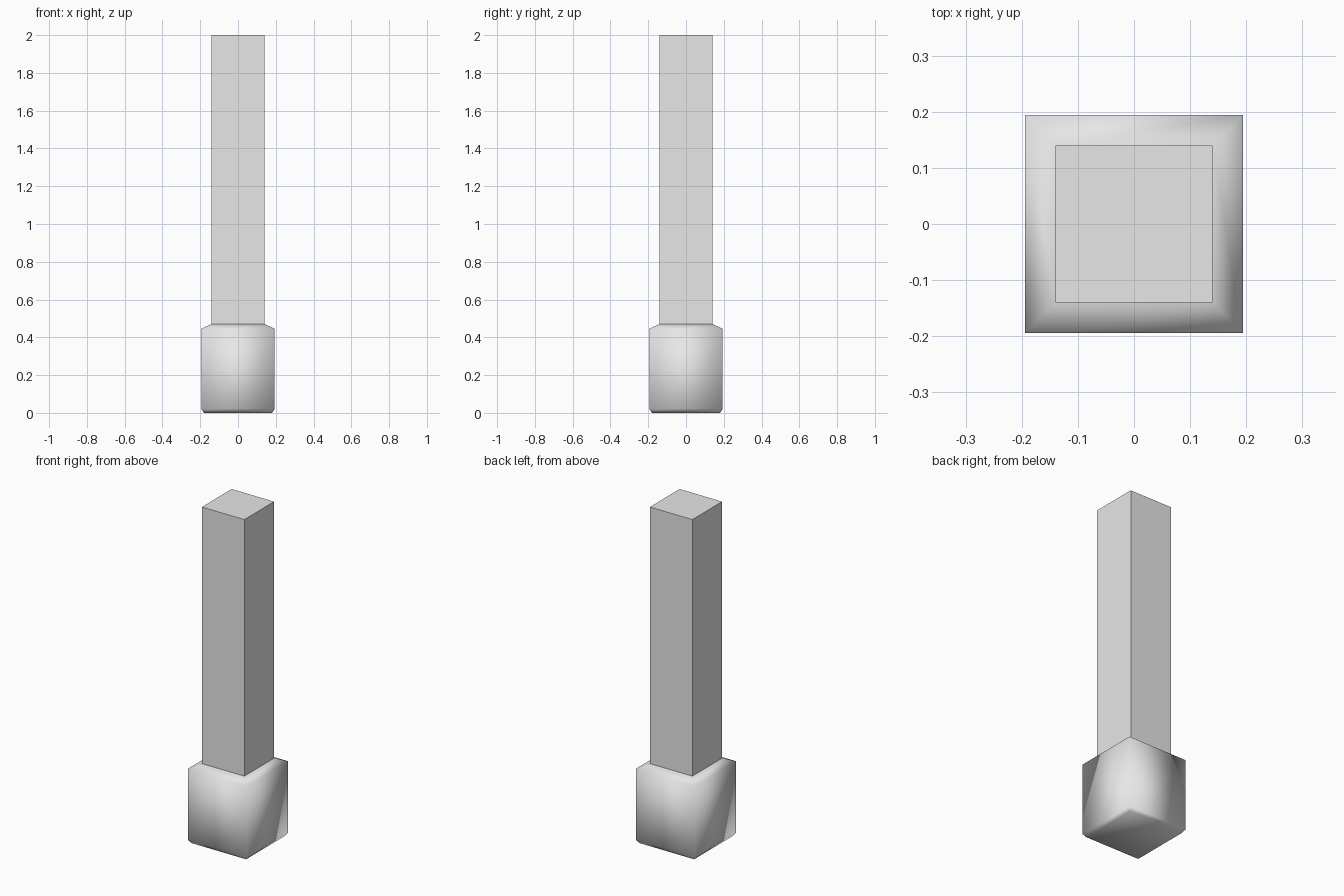
import bpy
import bmesh

cube = bpy.data.objects.get("Cube")
if cube:
    bpy.data.objects.remove(cube, do_unlink=True)

# Single grey finish
grey = bpy.data.materials.new("plain_grey")
grey.use_nodes = True
grey.diffuse_color = (0.8, 0.8, 0.8, 1)
grey.node_tree.nodes["Principled BSDF"].inputs["Base Color"].default_value = (0.8, 0.8, 0.8, 1)


def square_loft(name, profile, smooth):
    """Closed square column through (half width, height) rings."""
    bm = bmesh.new()
    rings = [[bm.verts.new((x * h, y * h, z))
              for x, y in ((-1, -1), (1, -1), (1, 1), (-1, 1))]
             for h, z in profile]
    for low, high in zip(rings, rings[1:]):
        for i in range(4):
            j = (i + 1) % 4
            bm.faces.new((low[i], low[j], high[j], high[i]))
    bm.faces.new(rings[0][::-1])
    bm.faces.new(rings[-1])
    for face in bm.faces:
        face.smooth = smooth
    mesh = bpy.data.meshes.new(name)
    bm.to_mesh(mesh)
    bm.free()
    mesh.materials.append(grey)
    obj = bpy.data.objects.new(name, mesh)
    bpy.context.collection.objects.link(obj)
    return obj


# Soft-shaded foot with chamfered rims
square_loft("foot", [(0.18, 0), (0.194, 0.02), (0.194, 0.446), (0.14, 0.47)], True)

# Sharp-edged square shaft
square_loft("shaft", [(0.14, 0.47), (0.14, 2)], False)
